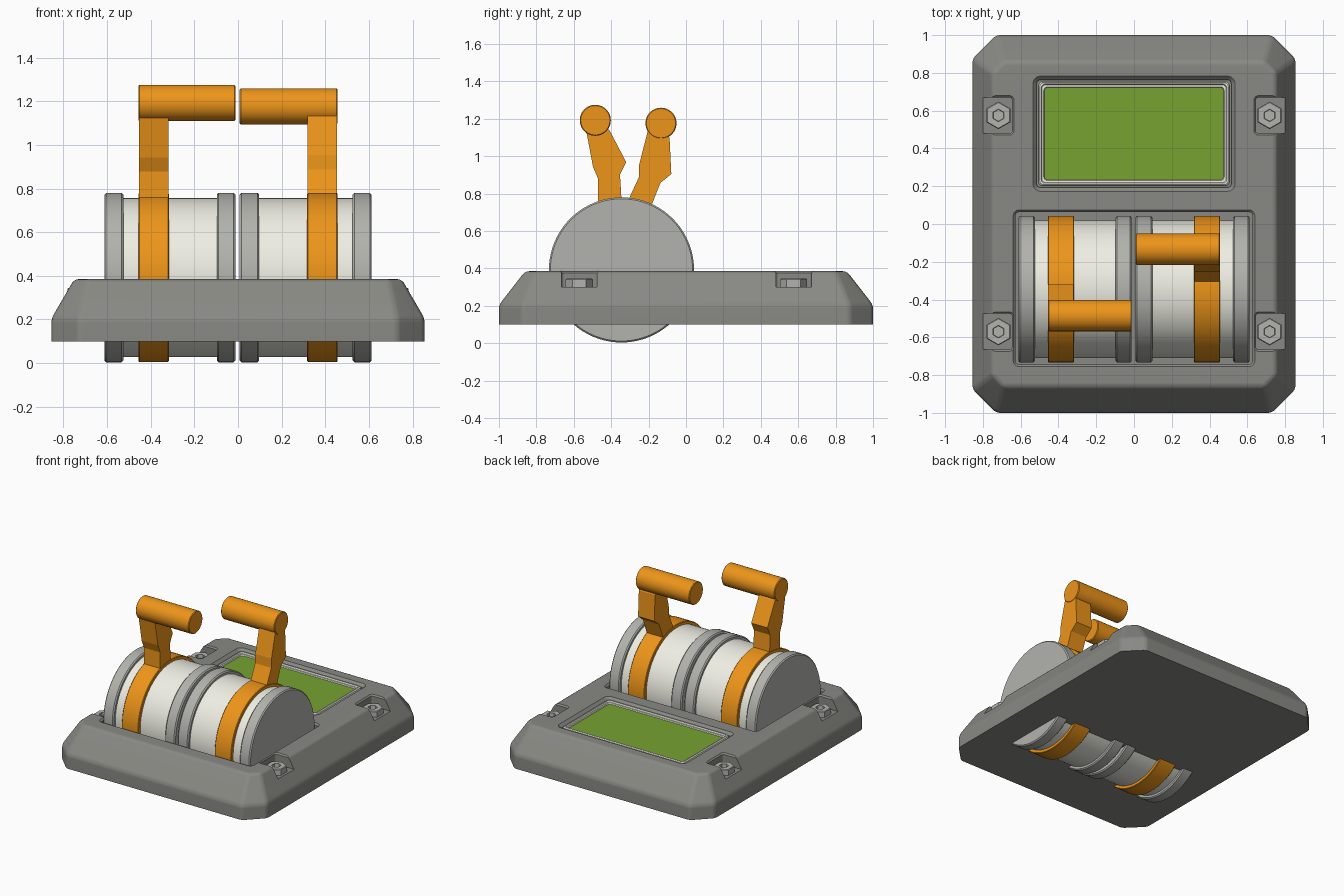
import bpy, bmesh
from math import sin, cos, pi, radians

if "Cube" in bpy.data.objects:
    bpy.data.objects.remove(bpy.data.objects["Cube"])

AXIS_Y, AXIS_Z = -0.345, 0.392      # drum axis, runs along x


def material(name, rgb):
    m = bpy.data.materials.new(name)
    m.diffuse_color = (*rgb, 1)
    m.use_nodes = True
    m.node_tree.nodes["Principled BSDF"].inputs["Base Color"].default_value = m.diffuse_color
    return m


DARK = material("dark_grey", (0.25, 0.25, 0.23))
GREY = material("light_grey", (0.45, 0.45, 0.42))
WHITE = material("off_white", (0.86, 0.86, 0.78))
ORANGE = material("orange", (0.85, 0.30, 0.01))
GREEN = material("screen_green", (0.18, 0.36, 0.03))


def loft(name, loops, mat, cap=True, bevel=None):
    """Skin a row of equal-length point loops."""
    bm = bmesh.new()
    rows = [[bm.verts.new(p) for p in loop] for loop in loops]
    n = len(rows[0])
    for a, b in zip(rows, rows[1:]):
        for i in range(n):
            j = (i + 1) % n
            bm.faces.new((a[i], a[j], b[j], b[i]))
    if cap:
        bm.faces.new(rows[0])
        bm.faces.new(rows[-1])
    bmesh.ops.recalc_face_normals(bm, faces=bm.faces)
    if bevel:
        width, segs, z_min = bevel
        edges = [e for e in bm.edges if max(v.co.z for v in e.verts) > z_min]
        bmesh.ops.bevel(bm, geom=edges, offset=width, segments=segs,
                        profile=0.5, affect='EDGES', clamp_overlap=True)
    me = bpy.data.meshes.new(name)
    bm.to_mesh(me)
    bm.free()
    me.materials.append(mat)
    ob = bpy.data.objects.new(name, me)
    bpy.context.collection.objects.link(ob)
    return ob


def smooth(ob, angle=30):
    bpy.ops.object.select_all(action='DESELECT')
    ob.select_set(True)
    bpy.context.view_layer.objects.active = ob
    bpy.ops.object.shade_smooth_by_angle(angle=radians(angle))


def octagon(hx, hy, c, z):
    q = [(hx, hy - c), (hx - c, hy), (c - hx, hy), (-hx, hy - c),
         (-hx, c - hy), (c - hx, -hy), (hx - c, -hy), (hx, c - hy)]
    return [(x, y, z) for x, y in q]


def round_rect(cx, cy, hx, hy, r, z, n=5):
    pts = []
    for k, (sx, sy) in enumerate(((1, 1), (-1, 1), (-1, -1), (1, -1))):
        for i in range(n):
            a = (k + i / (n - 1)) * pi / 2
            pts.append((cx + sx * (hx - r) + r * cos(a),
                        cy + sy * (hy - r) + r * sin(a), z))
    return pts


def circle_x(x, r, y=AXIS_Y, z=AXIS_Z, n=80):
    return [(x, y + r * cos(2 * pi * i / n), z + r * sin(2 * pi * i / n))
            for i in range(n)]


def wheel(name, x0, x1, r, mat, b=0.008, **kw):
    """Disc along x with softened edges."""
    smooth(loft(name, [circle_x(x0, r - b, **kw), circle_x(x0 + b, r, **kw),
                       circle_x(x1 - b, r, **kw), circle_x(x1, r - b, **kw)], mat))


# Base housing
base = loft("base_housing", [octagon(0.855, 1.0, 0.125, 0.10),
                             octagon(0.855, 1.0, 0.125, 0.205),
                             octagon(0.75, 0.86, 0.06, 0.385)],
            DARK, bevel=(0.02, 3, 0.15))

# Recesses: drum well, screen seat, bolt notches
BOLTS = [(sx, y) for sx in (1, -1) for y in (0.575, -0.57)]


def recess(cx, cy, hx, hy, r, floor, flare):
    return loft("recess_cutter", [round_rect(cx, cy, hx, hy, r, floor),
                                  round_rect(cx, cy, hx, hy, r, 0.385 - flare),
                                  round_rect(cx, cy, hx + flare, hy + flare, r + flare, 0.385),
                                  round_rect(cx, cy, hx + flare, hy + flare, r + flare, 0.45)], DARK)


cutters = [recess(0, -0.34, 0.628, 0.403, 0.02, 0.25, 0.012),
           recess(0, 0.478, 0.515, 0.285, 0.02, 0.345, 0.02)]
cutters += [recess(sx * 0.80, y, 0.155, 0.095, 0.015, 0.30, 0.01) for sx, y in BOLTS]
bpy.context.view_layer.objects.active = base
for c in cutters:
    mod = base.modifiers.new("recess", 'BOOLEAN')
    mod.operation = 'DIFFERENCE'
    mod.solver = 'EXACT'
    mod.object = c
    bpy.ops.object.modifier_apply(modifier=mod.name)
    bpy.data.objects.remove(c)
smooth(base, 25)
base.modifiers.new("clean_normals", 'WEIGHTED_NORMAL').keep_sharp = True

# Screen with stepped frame
steps = [(0.505, 0.275, 0.34), (0.505, 0.275, 0.372), (0.499, 0.269, 0.378),
         (0.492, 0.262, 0.378), (0.488, 0.258, 0.368), (0.478, 0.248, 0.368),
         (0.472, 0.242, 0.35)]
loft("screen_frame", [round_rect(0, 0.478, hx, hy, 0.02, z) for hx, hy, z in steps],
     WHITE, cap=False)
loft("screen", [round_rect(0, 0.478, 0.475, 0.245, 0.015, z) for z in (0.34, 0.36)], GREEN)


# Hex bolts with sockets
def hexagon(cx, cy, r, z):
    return [(cx + r * sin(i * pi / 3), cy + r * cos(i * pi / 3), z) for i in range(6)]


for i, (sx, y) in enumerate(BOLTS):
    loft(f"hex_bolt_{i + 1}", [hexagon(sx * 0.718, y, r, z) for r, z in (
        (0.073, 0.29), (0.073, 0.34), (0.068, 0.345), (0.033, 0.345), (0.031, 0.315))], GREY)

# Lever arm outline (y, z) relative to the drum axis, in the left lever's pose
ARM = [(-0.125, 0.33), (-0.125, 0.487), (-0.152, 0.55), (-0.187, 0.735), (-0.14, 0.80),
       (-0.065, 0.748), (0.025, 0.577), (-0.008, 0.51), (0.003, 0.33)]

# Two drums with rims, bands and levers; the right lever is swung back 25 degrees
for side, s, inner, swing in (("left", -1, 0.012, 0), ("right", 1, 0.008, 25)):
    def span(a, b):
        return sorted((s * a, s * b))

    wheel(f"{side}_drum", *span(inner + 0.03, 0.58), 0.364, WHITE)
    wheel(f"{side}_inner_rim", *span(inner, 0.097), 0.388, GREY)
    wheel(f"{side}_outer_rim", *span(0.525, 0.612), 0.388, GREY)
    wheel(f"{side}_lever_band", *span(0.317, 0.456), 0.387, ORANGE, b=0.004)

    ca, sa = cos(radians(swing)), sin(radians(swing))
    turned = [(AXIS_Y + y * ca + z * sa, AXIS_Z + z * ca - y * sa) for y, z in ARM]
    loft(f"{side}_lever_arm", [[(x, y, z) for y, z in turned]
                               for x in span(0.319, 0.454)], ORANGE)
    gy, gz = -0.14, 0.80
    wheel(f"{side}_lever_grip", *span(inner, 0.456), 0.083, ORANGE, b=0.005,
          y=AXIS_Y + gy * ca + gz * sa, z=AXIS_Z + gz * ca - gy * sa, n=48)
